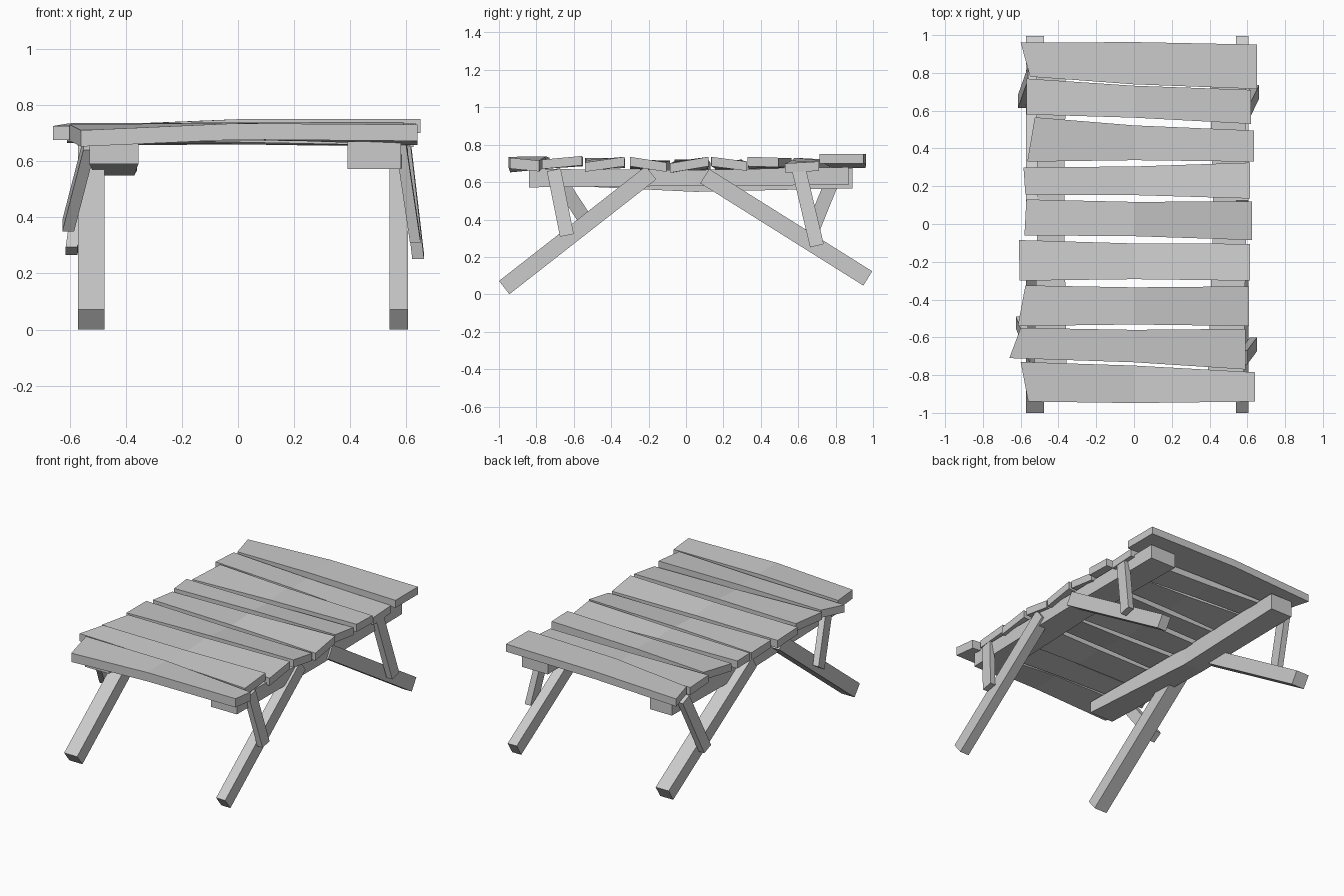
import bpy
from mathutils import Vector

if "Cube" in bpy.data.objects:
    bpy.data.objects.remove(bpy.data.objects["Cube"])


def loft(name, loops):
    """Join matching four-point loops into a closed flat-shaded bar."""
    verts = [tuple(p) for loop in loops for p in loop]
    faces = [(3, 2, 1, 0)]
    for s in range(len(loops) - 1):
        a = 4 * s
        for i in range(4):
            j = (i + 1) % 4
            faces.append((a + i, a + j, a + 4 + j, a + 4 + i))
    e = len(verts) - 4
    faces.append((e, e + 1, e + 2, e + 3))
    mesh = bpy.data.meshes.new(name)
    mesh.from_pydata(verts, [], faces)
    obj = bpy.data.objects.new(name, mesh)
    bpy.context.collection.objects.link(obj)
    return obj


def beam(name, a, b, thick_x, width):
    """Straight bar: thick_x across x, width square to its slope in the yz plane."""
    a, b = Vector(a), Vector(b)
    n = Vector((0, -(b.z - a.z), b.y - a.y)).normalized() * width / 2
    x = Vector((thick_x / 2, 0, 0))
    return loft(name, [[p - x - n, p + x - n, p + x + n, p - x + n] for p in (a, b)])


# Table-top planks, front to back:
# x left (front, back), x right, y left (front, back), y right (front, back),
# top z left (front, back), top z right (front, back), middle bow in z
planks = [
    (-.56, -.60, .64, -.94, -.73, -.94, -.785, .71, .73, .73, .715, .015),
    (-.66, -.60, .59, -.71, -.55, -.77, -.555, .725, .735, .72, .74, .0),
    (-.615, -.575, .61, -.54, -.325, -.54, -.33, .73, .725, .705, .735, .0),
    (-.605, -.61, .615, -.30, -.085, -.30, -.105, .72, .715, .735, .705, .0),
    (-.58, -.57, .625, -.06, .13, -.085, .12, .72, .705, .70, .735, .0),
    (-.575, -.585, .615, .155, .30, .135, .325, .715, .72, .735, .71, .0),
    (-.565, -.525, .635, .33, .565, .33, .495, .71, .73, .735, .73, .0),
    (-.57, -.57, .62, .58, .77, .53, .71, .73, .72, .70, .71, .0),
    (-.55, -.60, .65, .78, .96, .715, .95, .725, .725, .75, .75, .012),
]
for k, (xf, xb, xr, lf, lb, rf, rb, zlf, zlb, zrf, zrb, bow) in enumerate(planks):
    left = [Vector((xf, lf, zlf)), Vector((xb, lb, zlb))]
    right = [Vector((xr, rf, zrf)), Vector((xr, rb, zrb))]
    # the middle section is a little narrower than the ends
    mid = []
    for i, pinch in enumerate((.008, -.008)):
        p = (left[i] + right[i]) / 2
        mid.append(Vector((0, p.y + (pinch if bow == 0 else -pinch), p.z + bow)))
    mid[0].y = min(mid[0].y, mid[1].y - .12)
    loops = []
    for f, b in (left, mid, right):
        t = Vector((0, 0, .05 if 0 < k else .058))
        loops.append([f - t, f, b, b - t])
    loft(f"top_plank_{k + 1}", loops)

# Rails under the planks: y, x min, x max, z bottom, z top
rails = {
    "left_rail": [(-.84, -.53, -.355, .59, .665), (.05, -.51, -.37, .548, .665),
                  (.89, -.52, -.36, .567, .675)],
    "right_rail": [(-.84, .39, .58, .572, .67), (.05, .42, .595, .58, .665),
                   (.87, .40, .59, .585, .68)],
}
for name, sections in rails.items():
    loft(name, [[(x0, y, z0), (x0, y, z1), (x1, y, z1), (x1, y, z0)]
                for y, x0, x1, z0, z1 in sections])

# Splayed legs
for side, x, t in (("left", -.523, .095), ("right", .573, .066)):
    beam(f"front_leg_{side}", (x, -.972, .036), (x, -.187, .65), t, .09)
    beam(f"back_leg_{side}", (x, .972, .085), (x, .10, .632), t, .09)

# Braces between the rails and the legs
beam("front_brace_right", (.58, -.707, .665), (.632, -.637, .315), .038, .075)
beam("front_brace_left", (-.53, -.71, .66), (-.605, -.52, .37), .042, .075)
beam("back_brace_right", (.595, .605, .66), (.642, .70, .26), .042, .075)
beam("back_brace_left", (-.54, .80, .65), (-.593, .65, .28), .042, .075)
